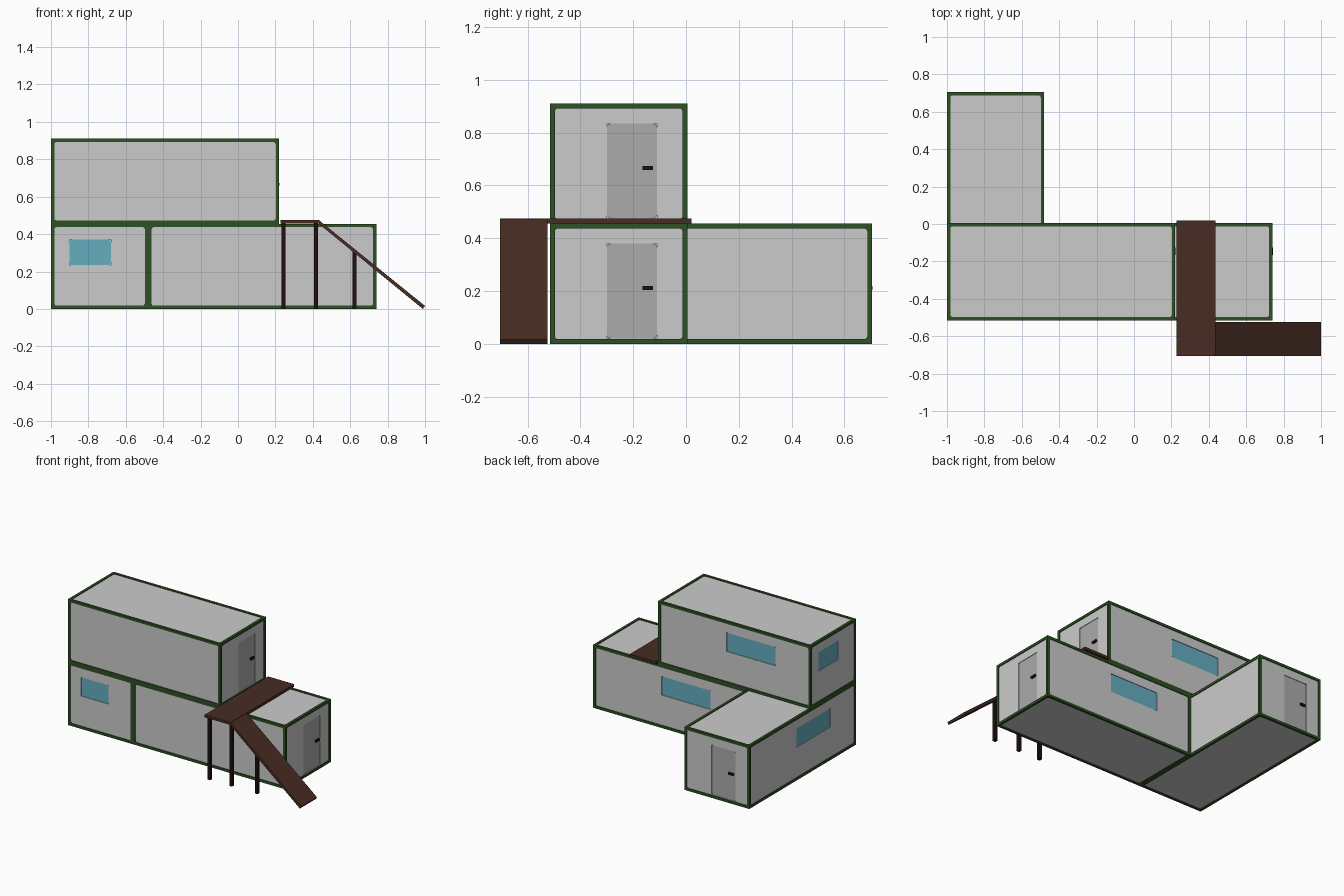
import bpy, bmesh, math
from mathutils import Matrix, Vector

if "Cube" in bpy.data.objects:
    bpy.data.objects.remove(bpy.data.objects["Cube"])

L, W, H = 1.22, 0.52, 0.455      # container size
BEAM, SINK = 0.018, 0.006        # beam width, wall setback


def material(name, rgb):
    m = bpy.data.materials.new(name)
    m.diffuse_color = (*rgb, 1)
    m.use_nodes = True
    m.node_tree.nodes["Principled BSDF"].inputs["Base Color"].default_value = m.diffuse_color
    return m


GREY = material("wall grey", (0.60, 0.60, 0.60))
DOOR = material("door grey", (0.41, 0.41, 0.41))
GLASS = material("window blue", (0.13, 0.42, 0.53))
GREEN = material("frame green", (0.026, 0.080, 0.017))
BROWN = material("deck brown", (0.064, 0.025, 0.017))
DARK = material("post dark brown", (0.013, 0.005, 0.006))


def basis(u, v, w):
    """Maps profile plane u,v and extrusion direction w to world axes."""
    return Matrix((u, v, w)).transposed().to_4x4()


RIGHT = basis((0, 1, 0), (0, 0, 1), (1, 0, 0))
BACK = basis((-1, 0, 0), (0, 0, 1), (0, 1, 0))
LEFT = basis((0, -1, 0), (0, 0, 1), (-1, 0, 0))
FRONT = basis((1, 0, 0), (0, 0, 1), (0, -1, 0))
UP = Matrix.Identity(4)


def rounded(cu, cv, w, h, r=0, n=3):
    """Rectangle profile with optional rounded corners."""
    if r == 0:
        return [(cu + a * w / 2, cv + b * h / 2) for a, b in ((1, 1), (-1, 1), (-1, -1), (1, -1))]
    pts = []
    for k, (a, b) in enumerate(((1, 1), (-1, 1), (-1, -1), (1, -1))):
        for i in range(n + 1):
            t = math.pi / 2 * (k + i / n)
            pts.append((cu + a * (w / 2 - r) + r * math.cos(t), cv + b * (h / 2 - r) + r * math.sin(t)))
    return pts


def prism(name, pts, w0, w1, mat, plane=UP):
    """Extrudes a profile from w0 to w1 along the plane's normal."""
    bm = bmesh.new()
    f = bm.faces.new([bm.verts.new((u, v, w0)) for u, v in pts])
    ext = bmesh.ops.extrude_face_region(bm, geom=[f])["geom"]
    bmesh.ops.translate(bm, vec=(0, 0, w1 - w0), verts=[g for g in ext if isinstance(g, bmesh.types.BMVert)])
    bmesh.ops.transform(bm, matrix=plane, verts=bm.verts)
    bmesh.ops.recalc_face_normals(bm, faces=bm.faces)
    me = bpy.data.meshes.new(name)
    bm.to_mesh(me)
    bm.free()
    me.materials.append(mat)
    ob = bpy.data.objects.new(name, me)
    bpy.context.collection.objects.link(ob)
    return ob


def cut(ob, cutter):
    mod = ob.modifiers.new("cut", 'BOOLEAN')
    mod.operation, mod.solver, mod.object = 'DIFFERENCE', 'EXACT', cutter
    bpy.context.view_layer.objects.active = ob
    bpy.ops.object.modifier_apply(modifier=mod.name)
    bpy.data.objects.remove(cutter)


# Green frame: a block with a rounded opening cut through along each axis
frame = prism("frame", rounded(0, 0, L, W), 0, H, GREEN)
for plane, a, b, cv in ((RIGHT, W, H, H / 2), (FRONT, L, H, H / 2), (UP, L, W, 0)):
    cut(frame, prism("cutter", rounded(0, cv, a - 2 * BEAM, b - 2 * BEAM, 0.012), -2, 2, GREEN, plane))

# Grey walls, floor and roof set back inside the frame
walls = prism("walls", rounded(0, 0, L - 2 * SINK, W - 2 * SINK), SINK, H - SINK, GREY)
parts = [frame, walls]

# Recessed door and windows: rectangular pocket with a rounded plate
for name, plane, half, cu, cv, w, h, mat in (
        ("door", RIGHT, L / 2, 0.05, 0.20, 0.19, 0.36, DOOR),
        ("end_window", LEFT, L / 2, -0.05, 0.302, 0.22, 0.136, GLASS),
        ("long_window", BACK, W / 2, 0.13, 0.302, 0.39, 0.136, GLASS)):
    cut(walls, prism("cutter", rounded(cu, cv, w, h), half - 0.017, half + 0.1, GREY, plane))
    parts.append(prism(name, rounded(cu, cv, w, h, 0.016), half - 0.018, half - 0.010, mat, plane))

parts.append(prism("door_handle", rounded(0.11, 0.212, 0.04, 0.015), L / 2 - 0.012, L / 2 + 0.002, DARK, RIGHT))

# Three containers: right lower, upper, and one turned towards the back
places = {
    "lower": Matrix.Translation((0.13, -0.255, 0)),
    "upper": Matrix.Translation((-0.39, -0.255, H)),
    "rear": Matrix.Translation((-0.74, 0.095, 0)) @ Matrix.Rotation(math.pi / 2, 4, 'Z'),
}
for label, mat4 in places.items():
    for p in parts:
        ob = bpy.data.objects.new(f"{label}_{p.name}", p.data)
        ob.matrix_world = mat4
        bpy.context.collection.objects.link(ob)
for p in parts:
    bpy.data.objects.remove(p)

# Landing, ramp and posts
prism("landing", rounded(0.331, -0.3425, 0.208, 0.725), 0.456, 0.475, BROWN)
prism("ramp", [(0.432, 0.475), (1.0, 0.016), (0.988, 0.0), (0.432, 0.455)], 0.525, 0.705, BROWN, FRONT)
for i, (x, top) in enumerate(((0.244, 0.46), (0.418, 0.46), (0.622, 0.312))):
    prism(f"post_{i + 1}", rounded(x, -0.67, 0.022, 0.022), 0, top, DARK)
